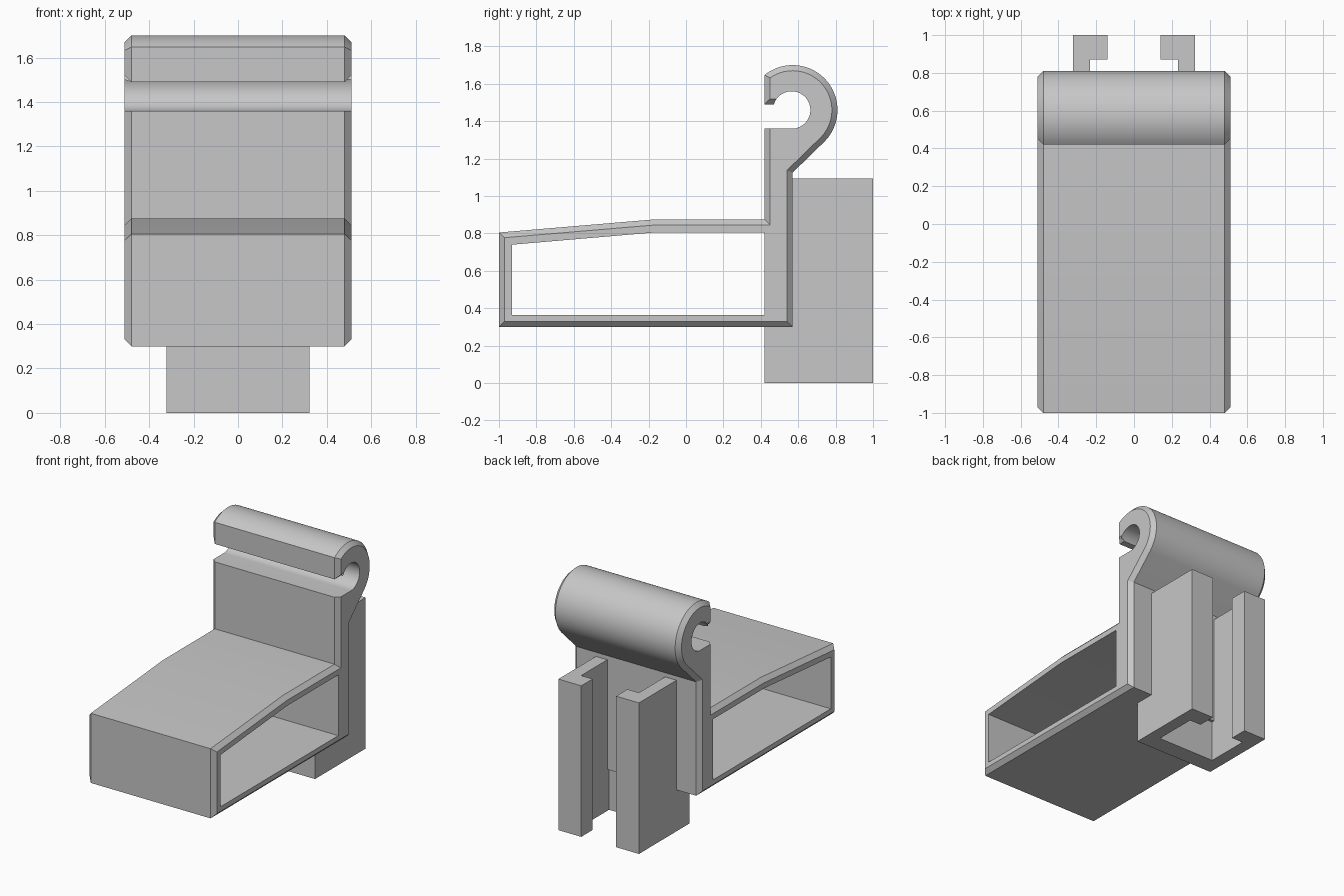
import bpy, bmesh
from math import cos, sin, radians
from mathutils import Vector
from mathutils.geometry import intersect_line_line_2d as _unused

cube = bpy.data.objects.get("Cube")
if cube:
    bpy.data.objects.remove(cube, do_unlink=True)

grey = bpy.data.materials.new("light grey plastic")
grey.use_nodes = True
grey.diffuse_color = (0.57, 0.57, 0.57, 1)
grey.node_tree.nodes["Principled BSDF"].inputs["Base Color"].default_value = grey.diffuse_color

HALF, BEVEL = 0.51, 0.03


def finish(name, bm):
    bmesh.ops.recalc_face_normals(bm, faces=bm.faces)
    mesh = bpy.data.meshes.new(name)
    bm.to_mesh(mesh)
    bm.free()
    mesh.materials.append(grey)
    obj = bpy.data.objects.new(name, mesh)
    bpy.context.collection.objects.link(obj)
    bpy.ops.object.select_all(action='DESELECT')
    obj.select_set(True)
    bpy.context.view_layer.objects.active = obj
    bpy.ops.object.shade_smooth_by_angle(angle=radians(25))
    return obj


def arc(cy, cz, r, start, end, steps):
    angles = [radians(start + (end - start) * i / steps) for i in range(steps + 1)]
    return [(cy + r * cos(a), cz + r * sin(a)) for a in angles]


def inset(points, depths):
    """Move each side of a counter-clockwise outline inward by its own depth."""
    pts = [Vector(p) for p in points]
    result = []
    for i, p in enumerate(pts):
        a = (p - pts[i - 1]).normalized()
        b = (pts[(i + 1) % len(pts)] - p).normalized()
        da, db = depths[i - 1], depths[i]
        na, nb = Vector((-a.y, a.x)), Vector((-b.y, b.x))
        det = na.x * nb.y - na.y * nb.x
        if abs(det) < 0.001:
            result.append(p + na * da)
        else:
            result.append(p + Vector((da * nb.y - db * na.y, db * na.x - da * nb.x)) / det)
    return result


def ring(bm, points, x):
    return [bm.verts.new((x, p[0], p[1])) for p in points]


def bridge(bm, a, b):
    for i in range(len(a)):
        j = (i + 1) % len(a)
        bm.faces.new((a[i], a[j], b[j], b[i]))


# Side outline: tray, upright wall and hook, ending with the slot
outer = [(-1, 0.3), (0.57, 0.3), (0.57, 1.125)]
outer += arc(0.57, 1.46, 0.24, -45, 128.7, 40) + [(0.42, 1.49)]
slot_start = len(outer)
outer += arc(0.565, 1.46, 0.1, 162.5, -90, 40)
slot_end = len(outer)
outer += [(0.42, 1.36), (0.42, 0.875), (-0.17, 0.875), (-1, 0.805)]
depths = [0 if slot_start <= i < slot_end else BEVEL for i in range(len(outer))]
window = [(-0.93, 0.365), (0.42, 0.365), (0.42, 0.805), (-0.17, 0.805), (-0.93, 0.74)]

# Hook bracket body with chamfered ends and an open window through it
bm = bmesh.new()
small = inset(outer, depths)
rings = [ring(bm, small, -HALF), ring(bm, outer, -HALF + BEVEL),
         ring(bm, outer, HALF - BEVEL), ring(bm, small, HALF)]
for a, b in zip(rings, rings[1:]):
    bridge(bm, a, b)
holes = [ring(bm, window, -HALF), ring(bm, window, HALF)]
bridge(bm, holes[0], holes[1])
for rim, hole, side in ((rings[0], holes[0], -1), (rings[3], holes[1], 1)):
    edges = [bm.edges.get((loop[i - 1], loop[i])) for loop in (rim, hole) for i in range(len(loop))]
    bmesh.ops.triangle_fill(bm, edges=edges, use_beauty=True, normal=(side, 0, 0))
finish("hook_and_tray", bm)

# Slotted rail channel on the back
half = [(0.323, 0.421), (0.323, 1.0), (0.14, 1.0), (0.14, 0.87), (0.232, 0.87), (0.232, 0.55)]
outline = half + [(-x, y) for x, y in reversed(half)]
bm = bmesh.new()
base = bm.faces.new([bm.verts.new((x, y, 0)) for x, y in outline])
top = bmesh.ops.extrude_face_region(bm, geom=[base], use_keep_orig=True)
bmesh.ops.translate(bm, vec=(0, 0, 1.095),
                    verts=[v for v in top["geom"] if isinstance(v, bmesh.types.BMVert)])
finish("back_rail_channel", bm)
